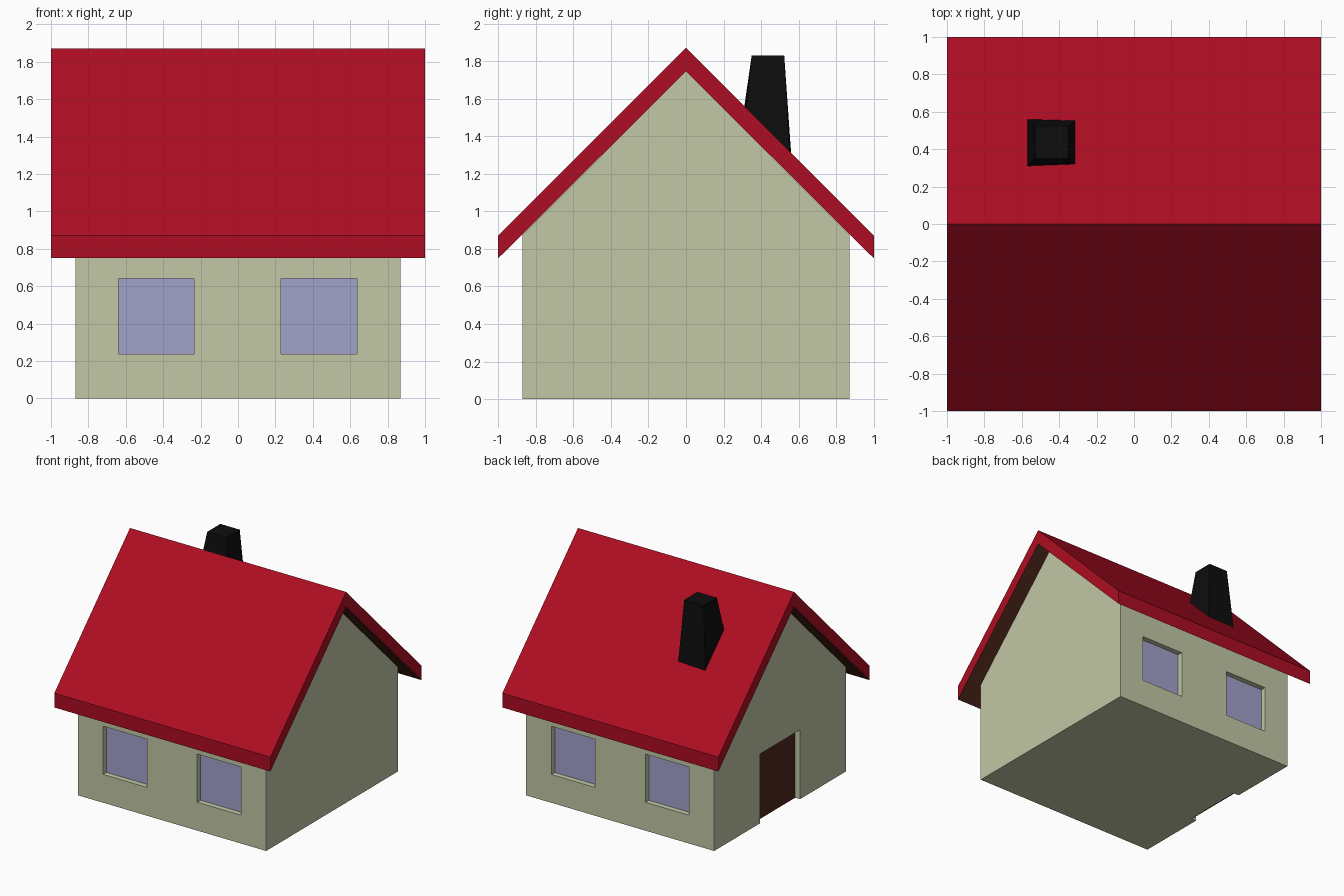
import bpy, bmesh

if "Cube" in bpy.data.objects:
    bpy.data.objects.remove(bpy.data.objects["Cube"])

RECESS = 0.045   # depth of window and door openings
PANEL = 0.01     # thickness of panes and door
W = 0.87         # half width of the walls


def material(name, rgb):
    m = bpy.data.materials.new(name)
    m.diffuse_color = (*rgb, 1)
    m.use_nodes = True
    m.node_tree.nodes["Principled BSDF"].inputs["Base Color"].default_value = m.diffuse_color
    return m


WALL = material("plaster", (0.54, 0.58, 0.38))
RED = material("roof_red", (0.42, 0.004, 0.016))
BROWN = material("dark_wood", (0.075, 0.02, 0.01))
GLASS = material("window_glass", (0.36, 0.36, 0.60))
BLACK = material("soot_black", (0.004, 0.004, 0.004))


def link(name, bm, *mats):
    bmesh.ops.recalc_face_normals(bm, faces=bm.faces)
    me = bpy.data.meshes.new(name)
    bm.to_mesh(me)
    bm.free()
    ob = bpy.data.objects.new(name, me)
    bpy.context.collection.objects.link(ob)
    for m in mats:
        me.materials.append(m)
    return ob


def loft(bottom, top):
    """Closed solid between two matching loops."""
    bm = bmesh.new()
    a = [bm.verts.new(p) for p in bottom]
    b = [bm.verts.new(p) for p in top]
    bm.faces.new(a)
    bm.faces.new(b)
    n = len(a)
    for i in range(n):
        j = (i + 1) % n
        bm.faces.new((a[i], a[j], b[j], b[i]))
    bm.normal_update()
    return bm


def prism(profile, half):
    """Extrude a y-z profile along x."""
    return loft([(-half, y, z) for y, z in profile], [(half, y, z) for y, z in profile])


def box(name, lo, hi, mat):
    (x0, y0, z0), (x1, y1, z1) = lo, hi
    ring = [(x0, y0), (x1, y0), (x1, y1), (x0, y1)]
    return link(name, loft([(x, y, z0) for x, y in ring], [(x, y, z1) for x, y in ring]), mat)


def cut(target, cutter):
    mod = target.modifiers.new("opening", 'BOOLEAN')
    mod.operation = 'DIFFERENCE'
    mod.solver = 'EXACT'
    mod.object = cutter
    cutter.hide_render = True
    cutter.hide_set(True)


# Walls with gable ends
walls = link("walls", prism([(-W, 0), (W, 0), (W, 0.875), (0, 1.745), (-W, 0.875)], W), WALL)

# Recessed windows, two at the front and two at the back
for side, label in ((-1, "front"), (1, "back")):
    for x, hand in ((-0.4365, "left"), (0.4335, "right")):
        def span(a, b):
            ya, yb = sorted((side * a, side * b))
            return (x - 0.2025, ya, 0.237), (x + 0.2025, yb, 0.64)
        deep = W - RECESS
        cut(walls, box(f"{label}_{hand}_window_cutter", *span(deep - PANEL / 2, W + 0.1), WALL))
        box(f"{label}_{hand}_window", *span(deep - PANEL, deep), GLASS)

# Recessed door on the left side
xd = -W + RECESS
cut(walls, box("door_cutter", (-W - 0.1, -0.265, -0.1), (xd + PANEL / 2, 0.265, 0.58), WALL))
box("door", (xd, -0.265, 0), (xd + PANEL, 0.265, 0.58), BROWN)

# Roof slab, red outside with dark wood underneath
roof_profile = [(-1, 0.75), (-1, 0.87), (0, 1.87), (1, 0.87), (1, 0.75), (0, 1.745)]
roof = link("roof", prism(roof_profile, 1.0), RED, BROWN)
for face in roof.data.polygons:
    if face.normal.z < -0.3:
        face.material_index = 1

# Tapered chimney whose base follows the back roof slope
base = [(-0.57, 0.31), (-0.315, 0.32), (-0.315, 0.553), (-0.57, 0.56)]
cap = [(-0.53, 0.35), (-0.35, 0.35), (-0.35, 0.523), (-0.53, 0.523)]
link("chimney", loft([(x, y, 1.865 - y) for x, y in base], [(x, y, 1.83) for x, y in cap]), BLACK)
